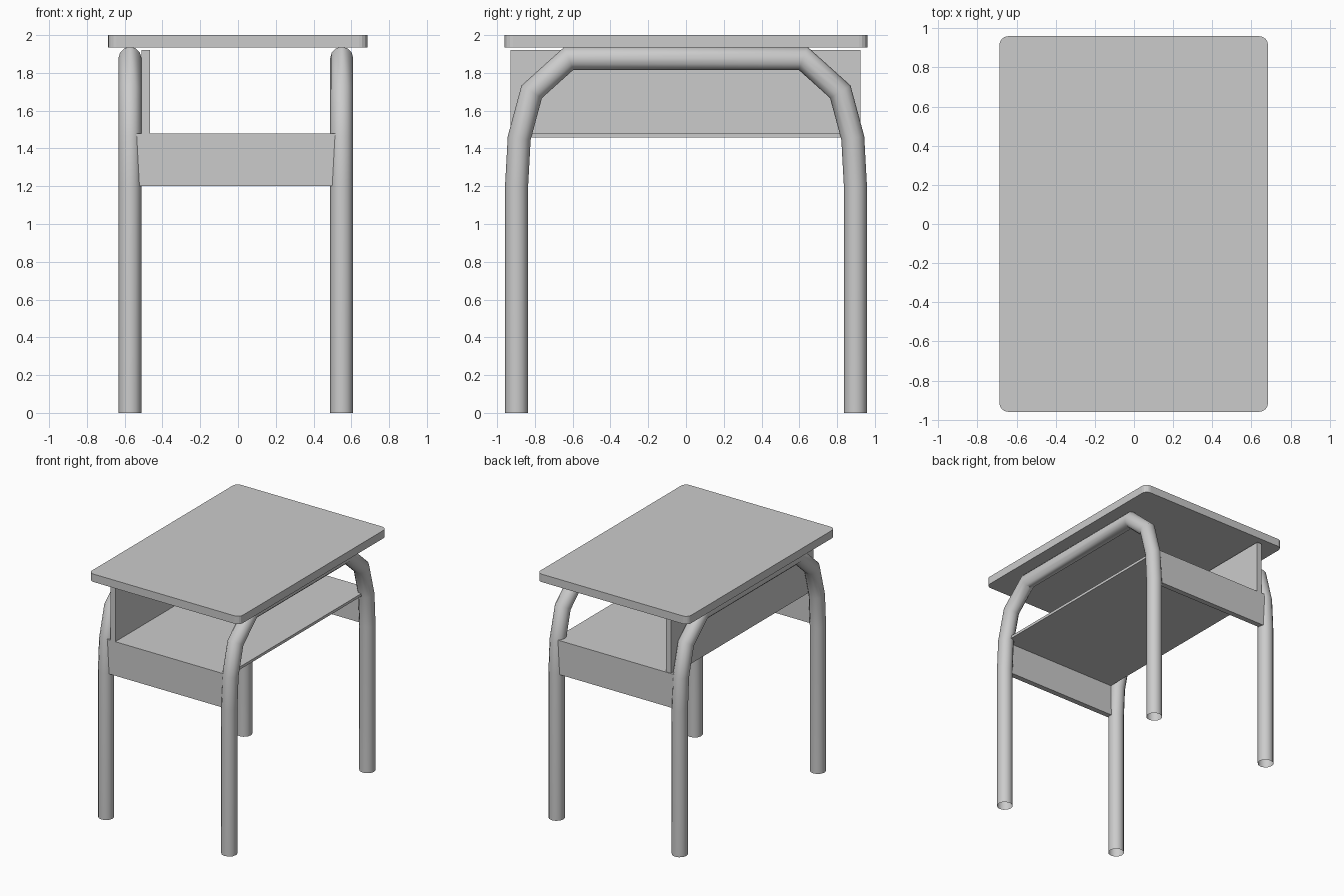
import bpy, bmesh, math
from mathutils import Vector

if "Cube" in bpy.data.objects:
    bpy.data.objects.remove(bpy.data.objects["Cube"])


def new_object(name, bm):
    bmesh.ops.recalc_face_normals(bm, faces=bm.faces)
    mesh = bpy.data.meshes.new(name)
    bm.to_mesh(mesh)
    bm.free()
    obj = bpy.data.objects.new(name, mesh)
    bpy.context.collection.objects.link(obj)
    return obj


def box(name, x, y, z, corner=0.0):
    """Box from (min, max) ranges, optionally with rounded vertical corners."""
    bm = bmesh.new()
    bmesh.ops.create_cube(bm, size=1)
    for v in bm.verts:
        v.co = [r[0] + (c + 0.5) * (r[1] - r[0]) for c, r in zip(v.co, (x, y, z))]
    if corner:
        edges = [e for e in bm.edges
                 if abs(e.verts[0].co.z - e.verts[1].co.z) > 0.01]
        bmesh.ops.bevel(bm, geom=edges, offset=corner, segments=4,
                        profile=0.5, affect='EDGES')
    return new_object(name, bm)


def tube(name, x, path, radius, sides=12):
    """Open mitred tube following a (y, z) path at constant x."""
    pts = [Vector(p) for p in path]
    bm = bmesh.new()
    rings = []
    for i, p in enumerate(pts):
        d0 = (p - pts[max(i - 1, 0)]).normalized()
        d1 = (pts[min(i + 1, len(pts) - 1)] - p).normalized()
        d = (d0 + d1).normalized()
        ref = d1 if d1.length else d0
        n = Vector((-d.y, d.x)) / d.dot(ref)
        ring = []
        for k in range(sides):
            a = 2 * math.pi * k / sides
            q = p + n * radius * math.sin(a)
            ring.append(bm.verts.new((x + radius * math.cos(a), q.x, q.y)))
        rings.append(ring)
    for a, b in zip(rings, rings[1:]):
        for k in range(sides):
            j = (k + 1) % sides
            bm.faces.new((a[k], a[j], b[j], b[k]))
    obj = new_object(name, bm)
    bpy.ops.object.select_all(action='DESELECT')
    obj.select_set(True)
    bpy.context.view_layer.objects.active = obj
    bpy.ops.object.shade_smooth_by_angle(angle=math.radians(35))
    return obj


# Table top
box("table_top", (-0.688, 0.685), (-0.96, 0.96), (1.935, 2.0), corner=0.045)

# Two bent tube leg frames
half = [(-0.897, 0), (-0.897, 1.2), (-0.883, 1.455), (-0.817, 1.70), (-0.62, 1.877)]
arch = half + [(-y, z) for y, z in reversed(half)]
tube("back_leg_frame", -0.572, arch, 0.061)
tube("front_leg_frame", 0.549, arch, 0.061)

# Book shelf, its upright panel and the two side rails
box("shelf", (-0.51, 0.55), (-0.90, 0.90), (1.458, 1.48))
box("shelf_back_panel", (-0.51, -0.465), (-0.93, 0.925), (1.458, 1.92))
for side, sign in (("left", -1), ("right", 1)):
    box(side + "_side_rail", (-0.572, 0.549),
        sorted((sign * 0.885, sign * 0.93)), (1.2, 1.48))
